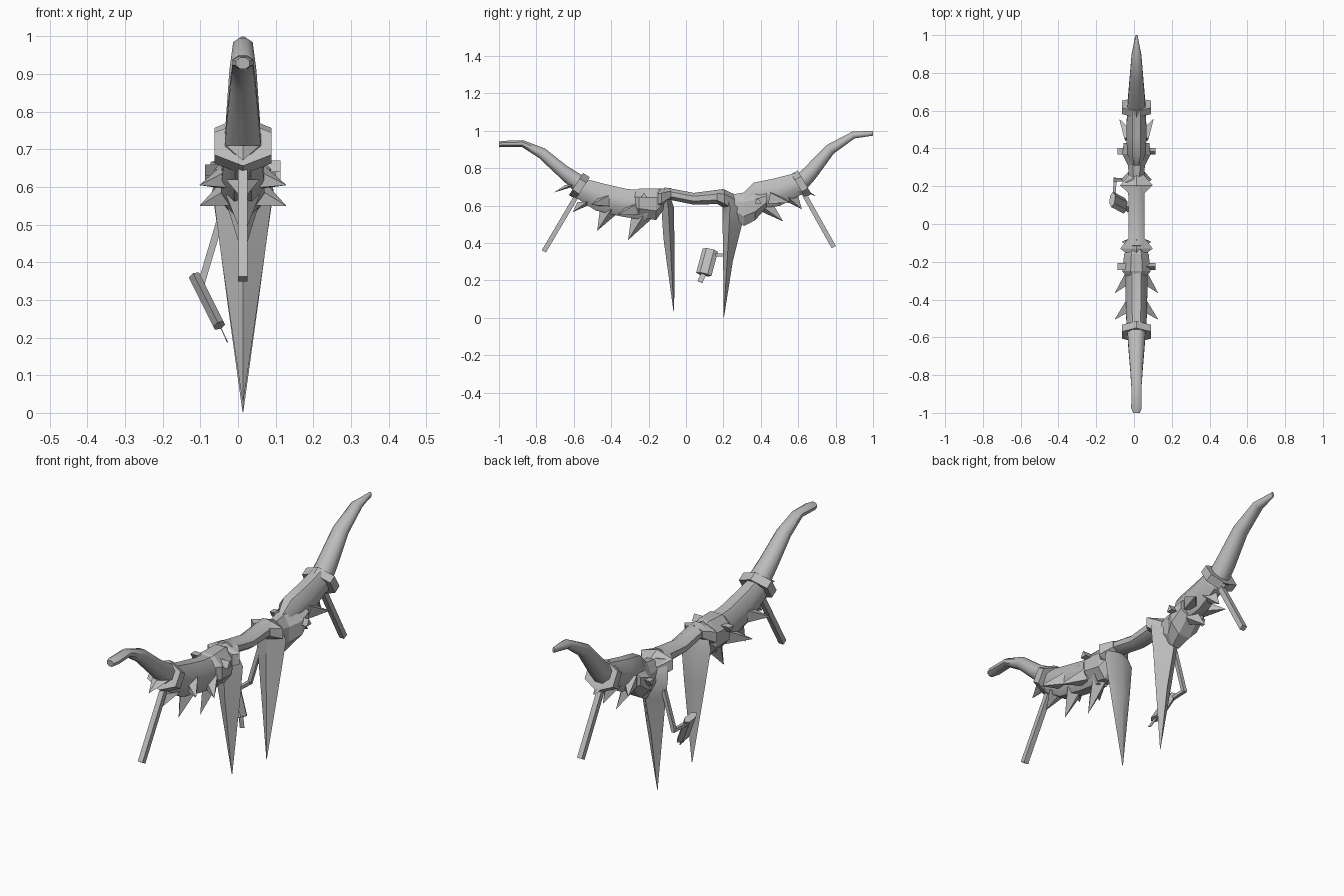
import bpy, math
from mathutils import Vector

if "Cube" in bpy.data.objects:
    bpy.data.objects.remove(bpy.data.objects["Cube"], do_unlink=True)

CX = 0.013  # centre line of the bow
grey = bpy.data.materials.new("plain grey")
grey.use_nodes = True
grey.diffuse_color = (0.5, 0.5, 0.5, 1)
grey.node_tree.nodes["Principled BSDF"].inputs["Base Color"].default_value = (0.5, 0.5, 0.5, 1)


def skin(name, rings, smooth=True):
    """Bridge equal rings of points into a closed solid."""
    n = len(rings[0])
    verts = [p for ring in rings for p in ring]
    faces = [(r * n + i, r * n + (i + 1) % n, (r + 1) * n + (i + 1) % n, (r + 1) * n + i)
             for r in range(len(rings) - 1) for i in range(n)]
    faces += [tuple(range(n))[::-1], tuple(range(len(verts) - n, len(verts)))]
    mesh = bpy.data.meshes.new(name)
    mesh.from_pydata(verts, [], faces)
    mesh.materials.append(grey)
    obj = bpy.data.objects.new(name, mesh)
    bpy.context.collection.objects.link(obj)
    bpy.ops.object.select_all(action='DESELECT')
    obj.select_set(True)
    bpy.context.view_layer.objects.active = obj
    bpy.ops.object.mode_set(mode='EDIT')
    bpy.ops.mesh.select_all(action='SELECT')
    bpy.ops.mesh.normals_make_consistent(inside=False)
    bpy.ops.object.mode_set(mode='OBJECT')
    if smooth:
        bpy.ops.object.shade_smooth_by_angle(angle=math.radians(50))
    return obj


def loft(name, stations, sides=8, smooth=True, turn=0.5, upright=False):
    """Stations are (y, z, half height, half width) along the centre plane."""
    rings = []
    for k, (y, z, hh, hw) in enumerate(stations):
        a, b = stations[max(k - 1, 0)], stations[min(k + 1, len(stations) - 1)]
        t = Vector((0, 1, 0)) if upright else Vector((0, b[0] - a[0], b[1] - a[1])).normalized()
        up = Vector((0, -t.z, t.y))
        angles = [2 * math.pi * (i + turn) / sides for i in range(sides)]
        mx, my = max(map(math.cos, angles)), max(map(math.sin, angles))
        rings.append([Vector((CX + hw * math.cos(q) / mx, y, z)) + up * (hh * math.sin(q) / my)
                      for q in angles])
    return skin(name, rings, smooth)


def bar(name, a, b, ra, rb=None, sides=4, flat=1.0):
    """Straight tapered bar; flat squeezes it across the x direction."""
    a, b = Vector(a), Vector(b)
    t = (b - a).normalized()
    v = Vector((0, 1, 0)) if abs(t.y) < 0.6 else Vector((0, 0, 1))
    v = (v - t * v.dot(t)).normalized()
    u = v.cross(t)
    rings = []
    for c, r in ((a, ra), (b, ra if rb is None else rb)):
        rings.append([c + u * (r * flat * math.cos(q)) + v * (r * math.sin(q))
                      for q in [2 * math.pi * (i + 0.5) / sides for i in range(sides)]])
    return skin(name, rings, False)


def blade(name, levels):
    """Hanging blade; levels are (z, outer y, edge y, inner y, half width)."""
    skin(name, [[(CX, o, z), (CX + w, e, z), (CX, i, z), (CX - w, e, z)]
                for z, o, e, i, w in levels])


def spike(name, base, tip, length, width):
    """Flat-sided fang with its base lying along the limb."""
    y, z = base
    ring = [Vector((CX + width, y, z)), Vector((CX, y + length, z)),
            Vector((CX - width, y, z)), Vector((CX, y - length, z))]
    point = Vector((CX, tip[0], tip[1]))
    skin(name, [ring, [point + (p - point) * 0.01 for p in ring]], False)


# Limbs and their thicker bodies
loft("front_limb", [(-1, .928, .015, .018), (-.975, .93, .016, .028), (-.875, .932, .018, .026),
                    (-.77, .88, .03, .033), (-.66, .785, .036, .042), (-.55, .70, .05, .05)])
loft("front_body", [(-.57, .695, .055, .05), (-.46, .645, .075, .056),
                    (-.33, .615, .075, .058), (-.2, .6, .08, .058)])
loft("rear_limb", [(.58, .69, .05, .05), (.66, .77, .042, .045), (.77, .90, .03, .036),
                   (.895, .977, .019, .026), (1, .987, .013, .005)])
loft("rear_body", [(.32, .63, .04, .025), (.38, .655, .07, .05), (.48, .67, .075, .053),
                   (.61, .72, .058, .05)])
loft("handle", [(-.12, .668, .03, .042), (.04, .637, .031, .042), (.2, .648, .04, .044)])

# Ridged bands around the limbs
loft("front_band", [(-.588, .715, .07, .076), (-.552, .692, .07, .076)], 6, False)
loft("rear_band", [(.6, .705, .073, .076), (.634, .725, .073, .076)], 6, False)

# Heads at each end of the handle
loft("front_head", [(-.275, .62, .06, .055), (-.25, .615, .075, .075), (-.16, .607, .085, .065),
                    (-.12, .63, .05, .045)], 8, False, upright=True)
loft("front_flare", [(-.15, .635, .055, .06), (-.13, .64, .052, .086), (-.08, .662, .032, .046)],
     6, False, upright=True)
loft("rear_head", [(.25, .6, .06, .04), (.31, .58, .09, .045), (.37, .6, .078, .075),
                   (.43, .635, .045, .068)], 8, False, upright=True)
loft("rear_flare", [(.165, .647, .037, .045), (.205, .636, .05, .086), (.26, .605, .055, .04)],
     6, False, upright=True)

# Hanging blades
blade("front_blade", [(.67, -.135, -.11, -.09, .05), (.59, -.132, -.095, -.065, .08),
                      (.42, -.12, -.085, -.062, .058), (.035, -.067, -.065, -.063, .002)])
blade("rear_blade", [(.66, .25, .22, .2, .06), (.59, .32, .235, .195, .082),
                     (.48, .295, .23, .196, .066), (.3, .25, .22, .199, .042),
                     (.002, .203, .201, .2, .001)])

# Fangs under the limbs
for n, (base, tip, length) in enumerate([
        ((-.61, .71), (-.705, .67), .035), ((-.53, .62), (-.605, .565), .05),
        ((-.40, .58), (-.475, .465), .06), ((-.22, .56), (-.31, .415), .07)]):
    spike("front_fang_%d" % (n + 1), base, tip, length, .045)
for n, (base, tip, length) in enumerate([
        ((.40, .60), (.52, .515), .07), ((.54, .65), (.62, .58), .06),
        ((.61, .69), (.695, .65), .03), ((.64, .74), (.697, .757), .03)]):
    spike("rear_fang_%d" % (n + 1), base, tip, length, .042)

# Side thorns and triangular pegs
thorns = [("front", (-.43, .625), (-.505, .605), .114), ("front", (-.28, .58), (-.365, .55), .114),
          ("rear", (.46, .64), (.555, .615), .09)]
for side, word in ((1, "left"), (-1, "right")):
    for n, (end, root, tip, reach) in enumerate(thorns):
        bar("%s_%s_thorn_%d" % (end, word, n + 1), (CX + side * .035, *root),
            (CX + side * reach, *tip), .042, .001)
    for end, y, z in (("front", -.225, .65), ("rear", .385, .622)):
        bar("%s_%s_peg" % (end, word), (CX + side * .05, y, z),
            (CX + side * .1, y, z), .02, sides=3)

# Slanted stay rods
bar("front_rod", (CX, -.58, .66), (CX, -.76, .355), .018)
bar("rear_rod", (CX, .61, .70), (CX, .79, .378), .018)

# Small hanging grip on a bent arm
bar("arm_upper", (-.045, .235, .52), (-.1, .235, .335), .013)
bar("arm_lower", (-.1, .245, .335), (-.105, .13, .335), .011)
bar("grip", (-.115, .13, .362), (-.05, .095, .232), .042, sides=6, flat=.42)
bar("grip_tip", (-.052, .096, .24), (-.03, .075, .192), .02, flat=.1)
